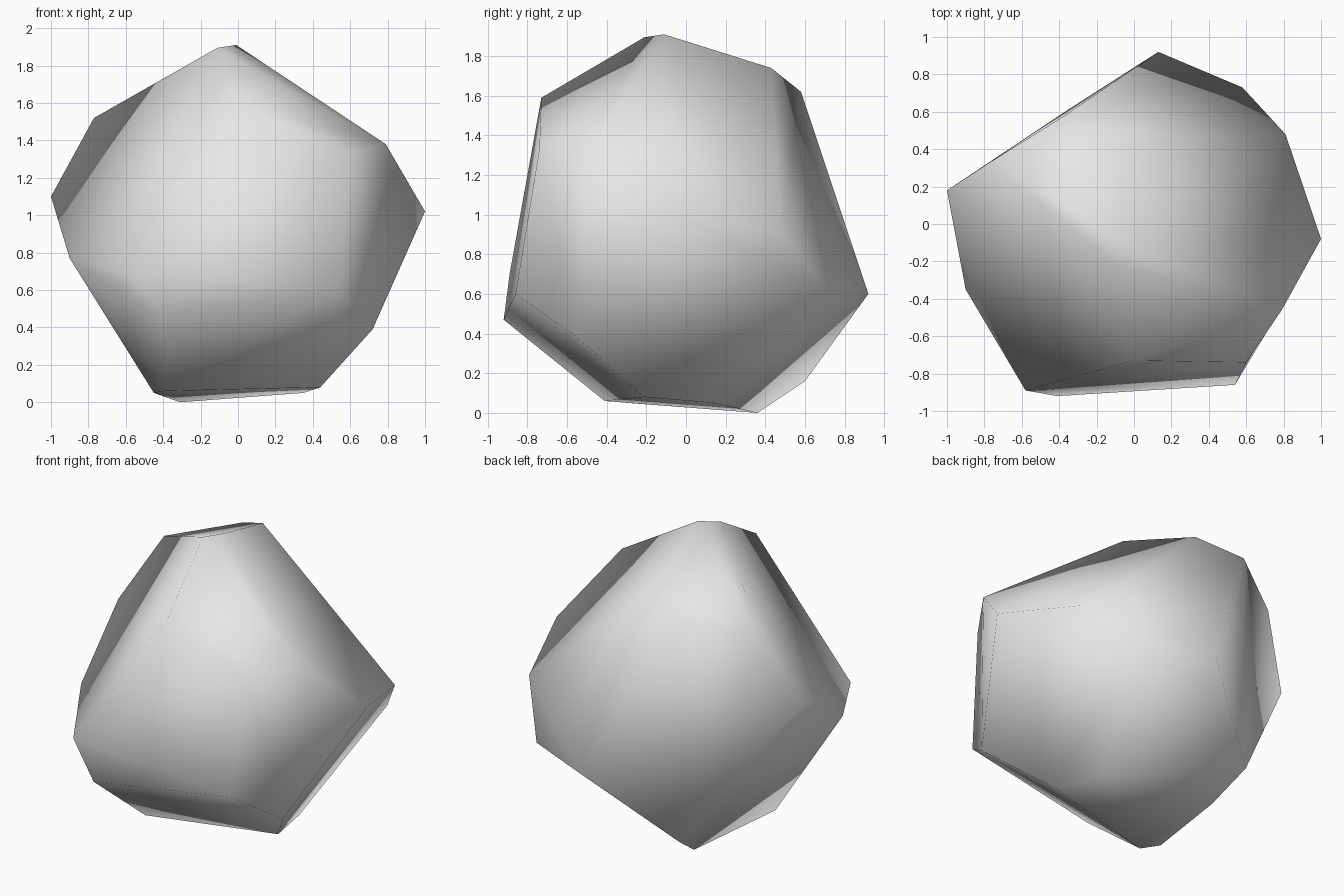
import bpy
import bmesh
import math
from mathutils import Vector

# Remove the default object only
default_cube = bpy.data.objects.get("Cube")
if default_cube is not None:
    bpy.data.objects.remove(default_cube, do_unlink=True)


def make_material(name, color):
    material = bpy.data.materials.new(name)
    material.use_nodes = True
    material.diffuse_color = color
    shader = next(n for n in material.node_tree.nodes if n.type == "BSDF_PRINCIPLED")
    shader.inputs["Base Color"].default_value = color
    return material


# Corner points of the stone, grouped by region
corners = {
    "crown": [(-.01, -.11, 1.91), (-.11, -.21, 1.895)],
    "upper_back": [(-.12, .43, 1.74), (-.37, .58, 1.62), (-.77, .33, 1.52)],
    "upper_front": [(0, -.73, 1.59), (.6, -.74, 1.33), (.79, -.46, 1.38)],
    "left_side": [(1, -.08, 1.02), (.81, .48, .9), (.72, -.56, .39)],
    "right_side": [(-1, .18, 1.1), (-.9, -.35, .77)],
    "lower_front": [(-.58, -.89, .7), (-.41, -.92, .47), (.54, -.86, .6)],
    "lower_back": [(.58, .73, .61), (.13, .92, .6), (-.37, .6, .16)],
    "base": [(-.39, -.41, .06), (-.45, -.29, .05), (.44, -.21, .08),
             (.35, .14, .05), (-.31, .36, 0)],
}


def build_stone(name, regions, material):
    """Wrap the corners in a convex skin and merge nearly flat triangles."""
    bm = bmesh.new()
    for points in regions.values():
        for point in points:
            bm.verts.new(Vector(point))
    bmesh.ops.convex_hull(bm, input=list(bm.verts), use_existing_faces=False)
    bmesh.ops.dissolve_limit(
        bm,
        angle_limit=math.radians(6),
        use_dissolve_boundaries=False,
        verts=list(bm.verts),
        edges=list(bm.edges),
    )
    bmesh.ops.recalc_face_normals(bm, faces=list(bm.faces))
    # The whole stone is softly shaded
    for face in bm.faces:
        face.smooth = True
    print("stone faces:", len(bm.faces), "corners:", len(bm.verts))
    mesh = bpy.data.meshes.new(name)
    bm.to_mesh(mesh)
    bm.free()
    mesh.materials.append(material)
    stone = bpy.data.objects.new(name, mesh)
    bpy.context.collection.objects.link(stone)
    return stone


build_stone("stone", corners, make_material("light_grey", (.8, .8, .8, 1)))
